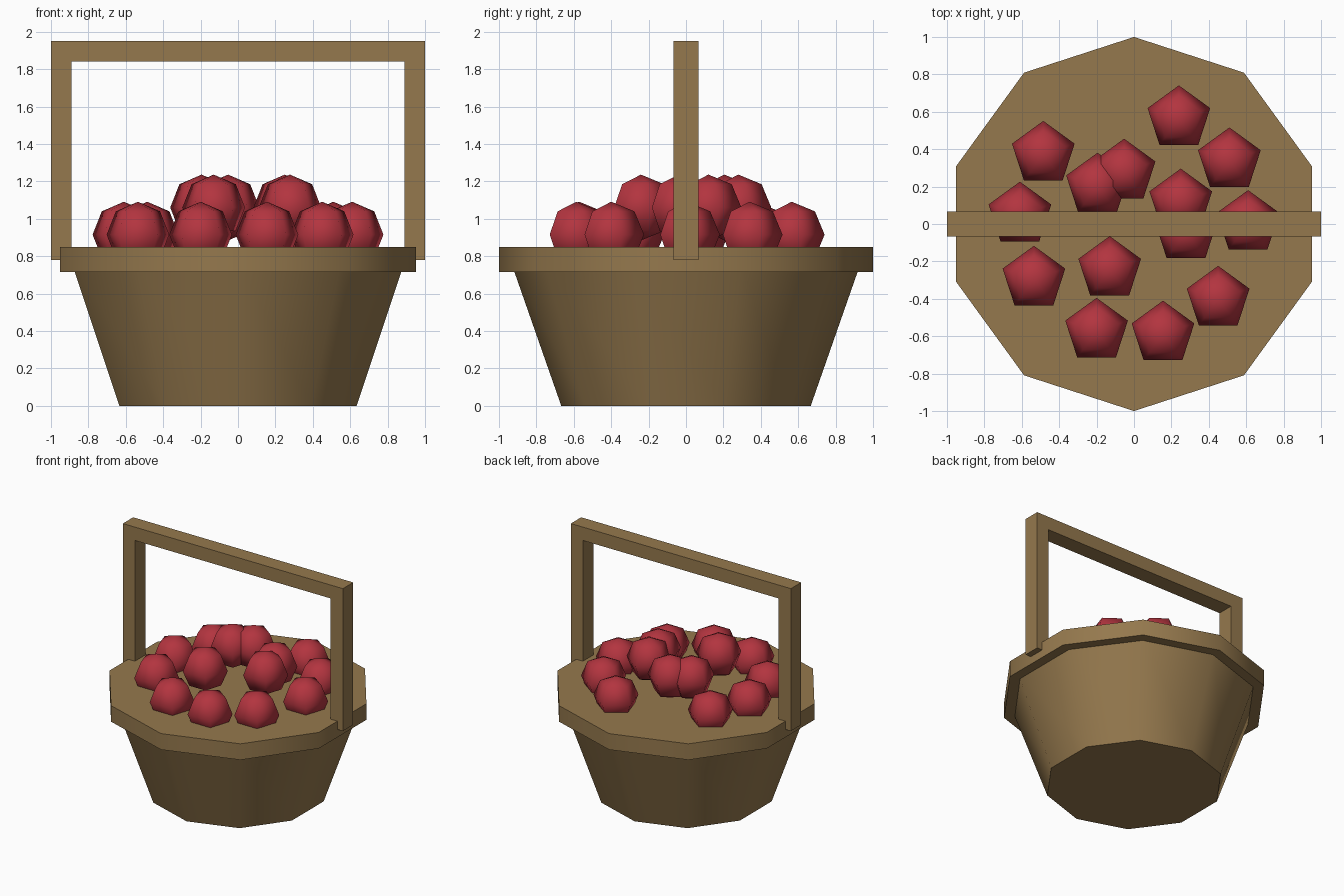
import bpy
import bmesh
import math

cube = bpy.data.objects.get("Cube")
if cube:
    bpy.data.objects.remove(cube, do_unlink=True)


def make_material(name, color):
    mat = bpy.data.materials.new(name)
    mat.use_nodes = True
    mat.diffuse_color = color
    mat.node_tree.nodes["Principled BSDF"].inputs["Base Color"].default_value = color
    return mat


def add_object(name, bm, mat, smooth_angle=None):
    bmesh.ops.recalc_face_normals(bm, faces=bm.faces)
    mesh = bpy.data.meshes.new(name)
    bm.to_mesh(mesh)
    bm.free()
    mesh.materials.append(mat)
    obj = bpy.data.objects.new(name, mesh)
    bpy.context.collection.objects.link(obj)
    if smooth_angle:
        bpy.ops.object.select_all(action='DESELECT')
        obj.select_set(True)
        bpy.context.view_layer.objects.active = obj
        bpy.ops.object.shade_smooth_by_angle(angle=math.radians(smooth_angle))
    return obj


def add_tub(name, r_bottom, r_top, z_bottom, z_top, mat):
    """Ten-sided capped drum with a corner on the y axis."""
    bm = bmesh.new()
    bmesh.ops.create_cone(bm, cap_ends=True, segments=10, radius1=r_bottom,
                          radius2=r_top, depth=z_top - z_bottom)
    bmesh.ops.translate(bm, vec=(0, 0, (z_bottom + z_top) / 2), verts=bm.verts)
    return add_object(name, bm, mat, 40)


wood = make_material("warm_brown", (0.30, 0.19, 0.075, 1))
red = make_material("berry_red", (0.45, 0.035, 0.05, 1))

# Tapered basket and its overhanging rim
add_tub("basket_body", 0.667, 0.94, 0, 0.78, wood)
add_tub("basket_rim", 1, 1, 0.716, 0.848, wood)

# Square arched handle, extruded from a profile
outer, inner, foot, under, top = 1.0, 0.89, 0.78, 1.84, 1.95
half = [(outer, top), (outer, foot), (inner, foot), (inner, under)]
profile = half + [(-x, z) for x, z in reversed(half)]
bm = bmesh.new()
face = bm.faces.new([bm.verts.new((x, -0.067, z)) for x, z in profile])
side = bmesh.ops.extrude_face_region(bm, geom=[face], use_keep_orig=True)
bmesh.ops.translate(bm, vec=(0, 0.134, 0),
                    verts=[v for v in side["geom"] if isinstance(v, bmesh.types.BMVert)])
add_object("handle", bm, wood)

# Five-sided fruit: a lower ring and a raised heap
layers = {
    0.915: [(0.24, 0.565), (0.51, 0.34), (-0.485, 0.375), (-0.61, 0.05),
            (0.61, 0.005), (-0.535, -0.293), (-0.2, -0.571),
            (0.155, -0.586), (0.45, -0.4)],
    1.06: [(-0.195, 0.205), (-0.053, 0.28), (0.25, 0.12),
           (0.278, -0.04), (-0.13, -0.241)],
}
for z, spots in layers.items():
    for x, y in spots:
        bm = bmesh.new()
        bmesh.ops.create_uvsphere(bm, u_segments=5, v_segments=4, radius=0.176)
        bmesh.ops.translate(bm, vec=(x, y, z), verts=bm.verts)
        add_object("fruit", bm, red, 180)
